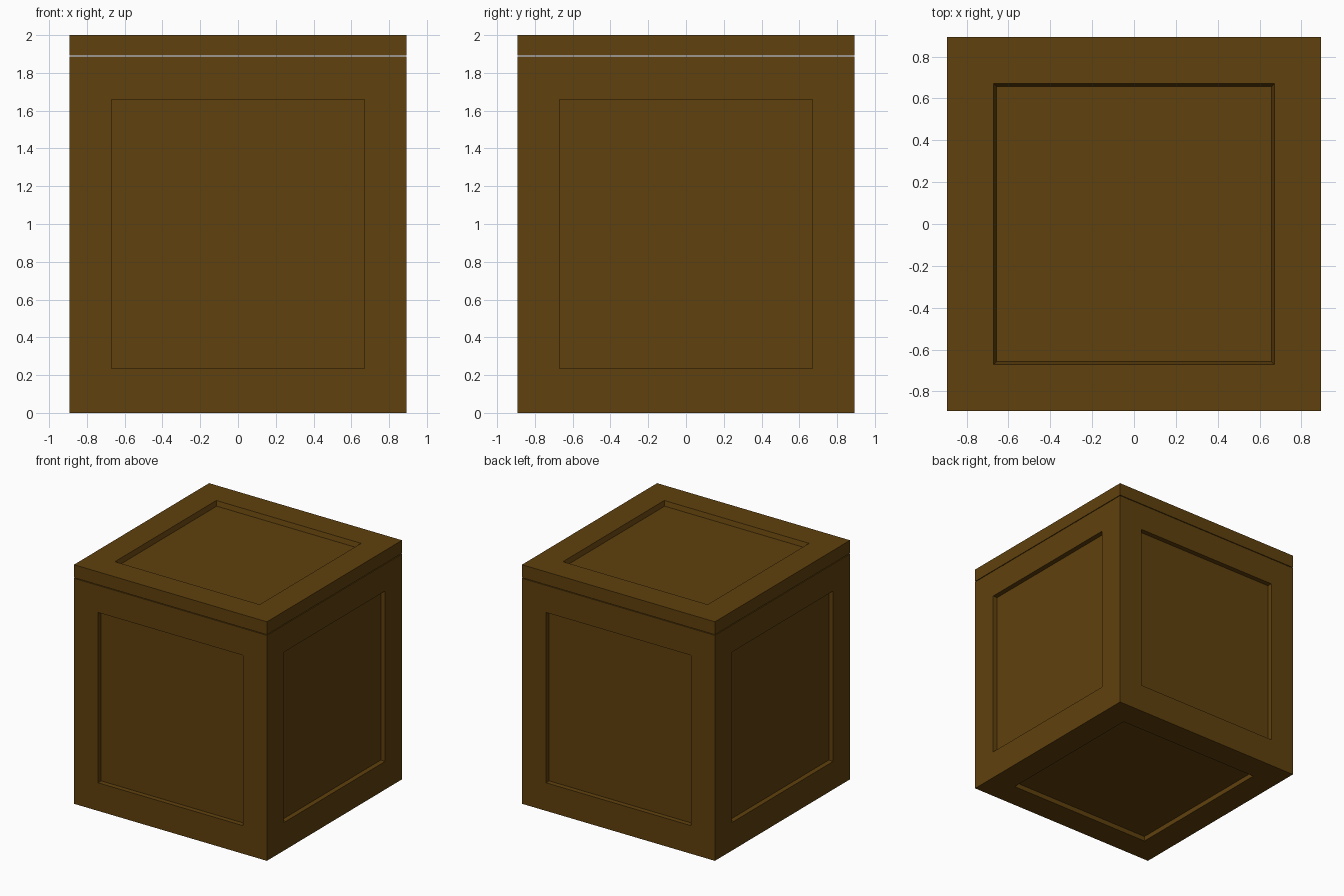
import bpy
import bmesh
from mathutils import Matrix, Vector

default = bpy.data.objects.get("Cube")
if default:
    bpy.data.objects.remove(default, do_unlink=True)

WIDTH = 1.786
HEIGHT = 2.0
SEAM_LOW, SEAM_HIGH = 1.886, 1.892
BORDER = 0.223
DEPTH = 0.04

# One brown wood colour
wood = bpy.data.materials.new("brown_wood")
wood.use_nodes = True
wood.diffuse_color = (0.115, 0.052, 0.004, 1)
shader = wood.node_tree.nodes["Principled BSDF"]
shader.inputs["Base Color"].default_value = wood.diffuse_color
shader.inputs["Roughness"].default_value = 0.8


def recess(bm, face, low=None, high=None, taper=0.0):
    """Inset a face, optionally fit its height range, and sink the panel."""
    normal = face.normal.copy()
    bmesh.ops.inset_region(bm, faces=[face], thickness=BORDER, use_even_offset=True)
    if low is not None:
        middle = face.calc_center_median().z
        for v in face.verts:
            v.co.z = high if v.co.z > middle else low
    # A second ring becomes the recess wall
    bmesh.ops.inset_region(bm, faces=[face], thickness=taper, use_even_offset=True)
    bmesh.ops.translate(bm, verts=face.verts[:], vec=normal * -DEPTH)


def box_part(name, bottom, top, recess_rule):
    bm = bmesh.new()
    size = Matrix.Diagonal((WIDTH, WIDTH, top - bottom, 1))
    place = Matrix.Translation((0, 0, (bottom + top) / 2))
    bmesh.ops.create_cube(bm, size=1, matrix=place @ size)
    bm.normal_update()
    for face in bm.faces[:]:
        recess_rule(bm, face)
    bm.normal_update()
    mesh = bpy.data.meshes.new(name)
    bm.to_mesh(mesh)
    bm.free()
    mesh.materials.append(wood)
    part = bpy.data.objects.new(name, mesh)
    bpy.context.collection.objects.link(part)
    return part


# Crate body: recessed panels on four sides and underneath
def body_rule(bm, face):
    if face.normal.z < -0.5:
        recess(bm, face, taper=0.001)
    elif face.normal.z < 0.5:
        recess(bm, face, 0.235, 1.66, taper=0.001)


# Lid: one recessed panel with slightly sloping walls on top
def lid_rule(bm, face):
    if face.normal.z > 0.5:
        recess(bm, face, taper=0.012)


box_part("crate_body", 0, SEAM_LOW, body_rule)
box_part("crate_lid", SEAM_HIGH, HEIGHT, lid_rule)
